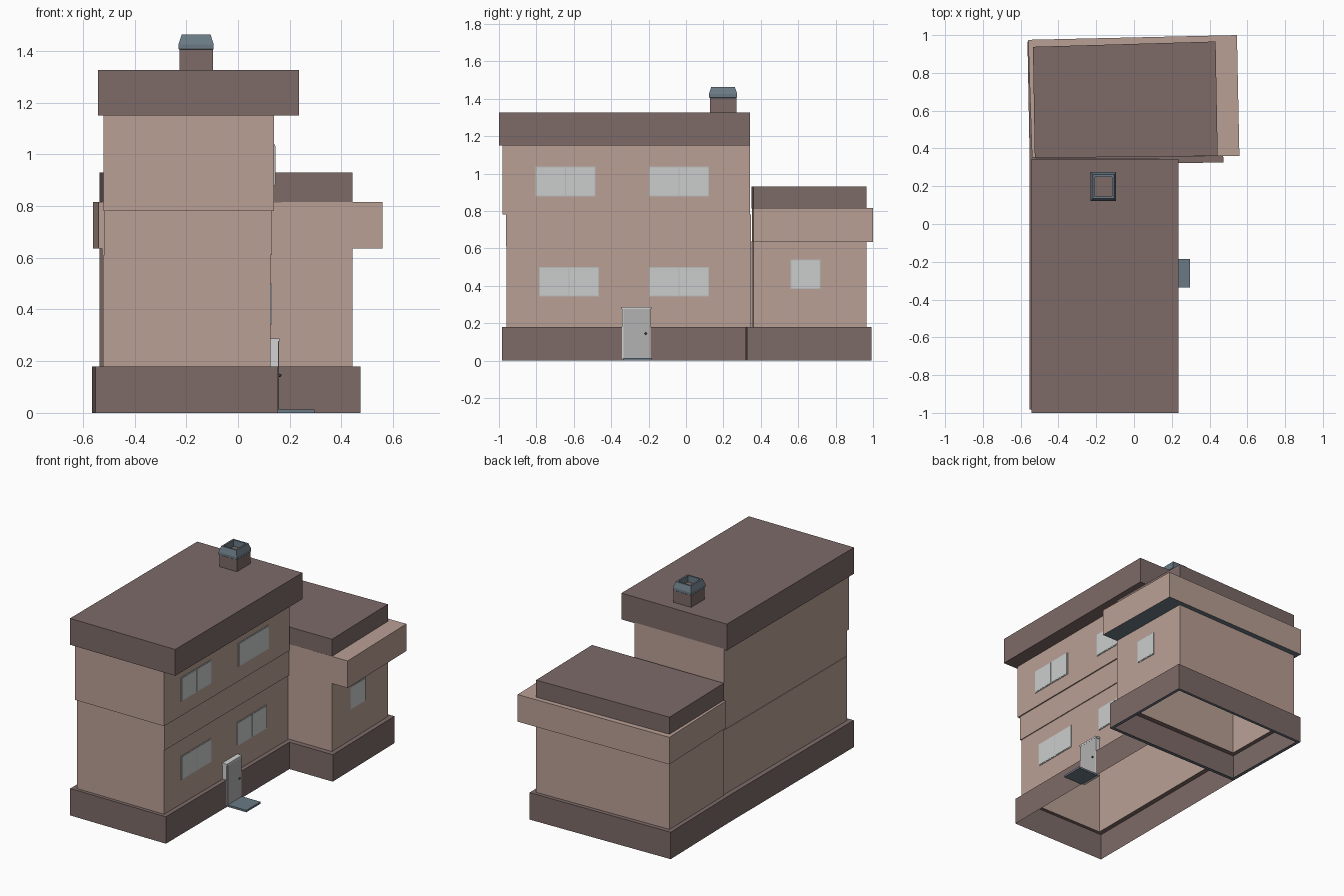
import bpy, bmesh

if "Cube" in bpy.data.objects:
    bpy.data.objects.remove(bpy.data.objects["Cube"])


def material(name, r, g, b):
    m = bpy.data.materials.new(name)
    m.diffuse_color = (r, g, b, 1)
    m.use_nodes = True
    m.node_tree.nodes["Principled BSDF"].inputs["Base Color"].default_value = m.diffuse_color
    return m


PINK = material("pink plaster", 0.49, 0.352, 0.300)
BROWN = material("brown trim", 0.205, 0.146, 0.138)
SLATE = material("slate blue", 0.147, 0.195, 0.235)
GLASS = material("window pale grey", 0.60, 0.61, 0.61)
FRAME = material("window frame grey", 0.50, 0.51, 0.51)
DOOR = material("door grey", 0.45, 0.45, 0.45)
WHITE = material("door frame white", 0.65, 0.65, 0.65)
DARK = material("knob dark", 0.10, 0.10, 0.11)


def rect(x0, x1, y0, y1):
    return [(x0, y0), (x1, y0), (x1, y1), (x0, y1)]


def finish(name, bm, mats):
    me = bpy.data.meshes.new(name)
    bm.normal_update()
    bm.to_mesh(me)
    bm.free()
    for m in mats:
        me.materials.append(m)
    ob = bpy.data.objects.new(name, me)
    bpy.context.collection.objects.link(ob)
    return ob


def loft(name, sections, mats, top=True, bottom=True, under=0):
    """Stack of (quad, z) sections, with optional caps; under = underside material."""
    bm = bmesh.new()
    loops = [[bm.verts.new((x, y, z)) for x, y in q] for q, z in sections]
    for a, b in zip(loops, loops[1:]):
        for i in range(4):
            j = (i + 1) % 4
            bm.faces.new((a[i], a[j], b[j], b[i]))
    if top:
        bm.faces.new(loops[-1])
    if bottom:
        bm.faces.new(loops[0][::-1]).material_index = under
    return finish(name, bm, mats)


def box(name, x0, x1, y0, y1, z0, z1, mat):
    q = rect(x0, x1, y0, y1)
    return loft(name, [(q, z0), (q, z1)], [mat])


# Main tower: three stacked wall storeys with tiny ledges
low = rect(-0.52, 0.126, -0.96, 0.348)
mid = rect(-0.517, 0.132, -0.963, 0.348)
upp = rect(-0.52, 0.14, -0.98, 0.343)
loft("tower_walls", [(low, 0.18), (low, 0.61), (mid, 0.61), (mid, 0.78),
                     (upp, 0.78), (upp, 1.155)], [PINK], top=False, bottom=False)

# Tower plinth (hollow underneath) and overhanging roof slab
plinth = rect(-0.552, 0.155, -0.983, 0.32)
loft("tower_plinth", [(plinth, 0), (plinth, 0.18), (low, 0.18)], [BROWN],
     top=False, bottom=False)
box("tower_roof", -0.542, 0.236, -1.0, 0.343, 1.15, 1.326, BROWN)

# Annex, slightly skewed: plinth, walls, overhanging band, roof
annex = [(-0.525, 0.350), (0.443, 0.360), (0.432, 0.966), (-0.535, 0.938)]
base = [(-0.552, 0.318), (0.473, 0.325), (0.462, 0.992), (-0.564, 0.967)]
base_in = [(-0.53, 0.34), (0.45, 0.345), (0.442, 0.972), (-0.544, 0.947)]
band = [(-0.540, 0.352), (0.558, 0.360), (0.545, 1.0), (-0.560, 0.975)]
loft("annex_walls", [(annex, 0.18), (annex, 0.64)], [PINK], top=False, bottom=False)
loft("annex_plinth", [(base, 0), (base, 0.18), (annex, 0.18)], [BROWN],
     top=False, bottom=False)
loft("annex_plinth_rim", [(base_in, 0.001), (base, 0.001)], [SLATE],
     top=False, bottom=False)
loft("annex_band", [(band, 0.635), (band, 0.816)], [PINK, SLATE], under=1)
loft("annex_roof", [(annex, 0.814), (annex, 0.93)], [BROWN])

# Chimney stack with hollow tapered cap
box("chimney_stack", -0.227, -0.097, 0.127, 0.27, 1.32, 1.42, BROWN)


def around(hx, hy):
    return rect(-0.162 - hx, -0.162 + hx, 0.198 - hy, 0.198 + hy)


loft("chimney_cap", [(around(0.065, 0.072), 1.405), (around(0.068, 0.076), 1.408),
                     (around(0.068, 0.076), 1.425), (around(0.056, 0.063), 1.463),
                     (around(0.045, 0.052), 1.463), (around(0.045, 0.052), 1.415)],
     [SLATE], top=False, bottom=False)


# Windows on the right-hand side: thin frame plate plus glass panes
def window(name, x, y0, y1, z0, z1, panes):
    box(name + "_frame", x - 0.003, x + 0.003, y0, y1, z0, z1, FRAME)
    rim = 0.005
    w = (y1 - y0 - rim) / panes
    for i in range(panes):
        a = y0 + rim + i * w
        box(f"{name}_pane_{i + 1}", x, x + 0.005, a, a + w - rim, z0 + rim, z1 - rim, GLASS)


window("upper_front_window", 0.14, -0.805, -0.485, 0.878, 1.037, 2)
window("upper_back_window", 0.14, -0.198, 0.122, 0.878, 1.037, 2)
window("lower_front_window", 0.126, -0.786, -0.466, 0.342, 0.501, 2)
window("lower_back_window", 0.126, -0.198, 0.122, 0.342, 0.501, 2)
window("annex_window", 0.438, 0.558, 0.718, 0.382, 0.54, 1)

# Door with frame, lintel, knob and step
box("door_frame", 0.12, 0.156, -0.342, -0.19, 0.012, 0.276, WHITE)
box("door_lintel", 0.12, 0.160, -0.347, -0.185, 0.276, 0.288, WHITE)
box("door_panel", 0.15, 0.159, -0.335, -0.192, 0.013, 0.276, DOOR)
bm = bmesh.new()
bmesh.ops.create_icosphere(bm, subdivisions=1, radius=0.007)
bmesh.ops.translate(bm, verts=bm.verts, vec=(0.162, -0.215, 0.145))
finish("door_knob", bm, [DARK])
box("door_step", 0.150, 0.296, -0.335, -0.185, 0, 0.013, SLATE)
